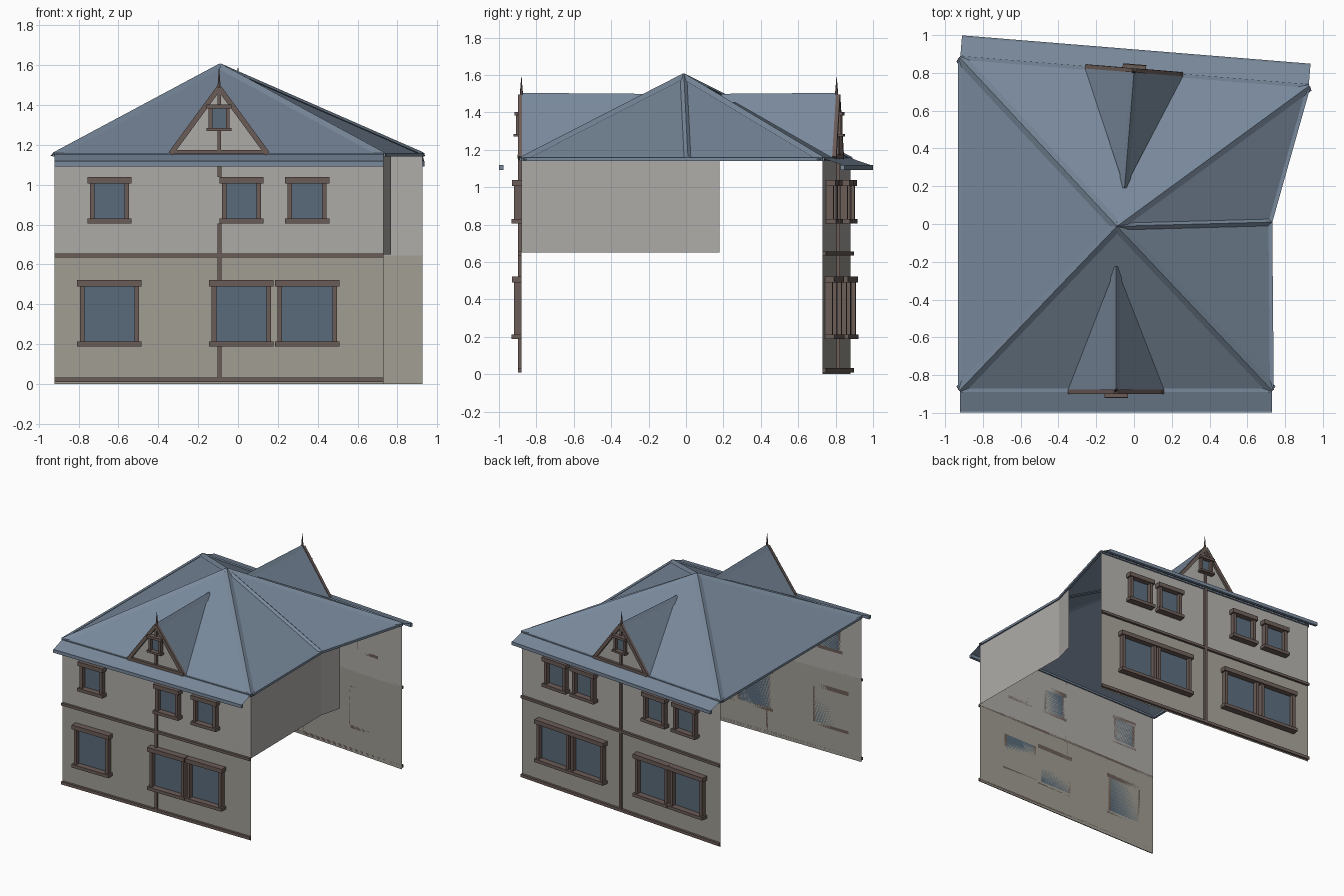
import bpy
from mathutils import Vector as V

if "Cube" in bpy.data.objects:
    bpy.data.objects.remove(bpy.data.objects["Cube"])


def mat(name, rgb):
    m = bpy.data.materials.new(name)
    m.diffuse_color = (*rgb, 1)
    m.use_nodes = True
    m.node_tree.nodes["Principled BSDF"].inputs["Base Color"].default_value = m.diffuse_color
    return m


ROOF = mat("slate", (.19, .25, .33))
TRIM = mat("timber", (.147, .107, .095))
UPPER = mat("upper_plaster", (.42, .41, .39))
LOWER = mat("lower_plaster", (.355, .34, .295))
GLASS = mat("glass", (.10, .147, .196))


def mesh(name, verts, faces, material):
    me = bpy.data.meshes.new(name)
    me.from_pydata([tuple(v) for v in verts], [], faces)
    me.materials.append(material)
    ob = bpy.data.objects.new(name, me)
    bpy.context.collection.objects.link(ob)
    return ob


def beam(name, a, b, profile, material, up=(0, 0, 1)):
    """Sweep a (side, up) profile from a to b."""
    a, b = V(a), V(b)
    d = (b - a).normalized()
    side = d.cross(V(up)).normalized()
    top = side.cross(d)
    n = len(profile)
    verts = [p + side * u + top * v for p in (a, b) for u, v in profile]
    faces = [(i, i + n, (i + 1) % n + n, (i + 1) % n) for i in range(n)]
    faces += [tuple(range(n)), tuple(reversed(range(n, 2 * n)))]
    return mesh(name, verts, faces, material)


def rect(w, h):
    return [(-w / 2, -h / 2), (w / 2, -h / 2), (w / 2, h / 2), (-w / 2, h / 2)]


class Wall:
    """Flat facade addressed by x, z and distance out from the plane."""

    def __init__(self, name, a, b, out):
        self.name, self.a, self.b = name, V((*a, 0)), V((*b, 0))
        d = self.b - self.a
        self.n = V((d.y, -d.x, 0)).normalized() * out

    def p(self, x, z, out=0):
        t = (x - self.a.x) / (self.b.x - self.a.x)
        return self.a.lerp(self.b, t) + self.n * out + V((0, 0, z))

    def quad(self, part, x0, x1, z0, z1, m, out=0):
        mesh(f"{self.name}_{part}", [self.p(x0, z0, out), self.p(x1, z0, out),
             self.p(x1, z1, out), self.p(x0, z1, out)], [(0, 1, 2, 3)], m)

    def box(self, part, x0, x1, z0, z1, depth, m=TRIM):
        z = (z0 + z1) / 2
        beam(f"{self.name}_{part}", self.p(x0, z, depth / 2), self.p(x1, z, depth / 2),
             rect(depth, z1 - z0), m)

    def window(self, part, cx, hw, z0, z1, jamb=.023, cap=.013, bar=.033, depth=.04):
        """hw, z0 and z1 bound the glass."""
        o = hw + jamb
        self.box(part + "_glass", cx - hw, cx + hw, z0, z1, .006, GLASS)
        for s, side in ((-1, "left"), (1, "right")):
            x0, x1 = sorted((cx + s * hw, cx + s * o))
            self.box(f"{part}_{side}_jamb", x0, x1, z0, z1, depth)
        self.box(part + "_lintel", cx - o - cap, cx + o + cap, z1, z1 + bar, depth + .01)
        self.box(part + "_sill", cx - o - cap, cx + o + cap, z0 - bar * .75, z0, depth + .013)


front = Wall("front", (-.92, -.88), (.73, -.88), 1)
back = Wall("back", (-.92, .88), (.925, .73), -1)
EAVE, APEX = 1.15, V((-.09, -.012, 1.595))

# Facades: plaster, bands, aprons, windows
layout = (
    (front, (-.645, .017, .347), (-.645, .017, .347)),
    (back, (-.61, -.33, .33, .59), (-.63, -.305, .295, .61)),
)
for w, ups, lows in layout:
    x0, x1 = w.a.x, w.b.x
    w.quad("lower_wall", x0, x1, 0, .645, LOWER)
    w.quad("upper_wall", x0, x1, .645, EAVE, UPPER)
    w.box("base_band", x0, x1, .01, .033, .018)
    w.box("floor_band", x0, x1, .635, .655, .018)
    for i, x in enumerate(ups):
        w.window(f"upper_window_{i}", x, .075, .83, 1.005)
    for i, x in enumerate(lows):
        w.window(f"lower_window_{i}", x, .126, .213, .49)
    # sloping apron roof with a fascia along its edge
    mesh(w.name + "_apron", [w.p(x0, EAVE + .005), w.p(x1, EAVE + .005),
         w.p(x1, 1.115, .118), w.p(x0, 1.115, .118)], [(0, 1, 2, 3)], ROOF)
    beam(w.name + "_fascia", w.p(x0, 1.105, .108), w.p(x1, 1.105, .108), rect(.022, .026), ROOF)

# Centre posts, broken on the front where windows interrupt them
for i, (z0, z1) in enumerate(((.033, .19), (.523, .635), (.655, .805), (1.038, 1.15))):
    front.box(f"post_{i}", -.103, -.083, z0, z1, .018)
for i, (z0, z1) in enumerate(((.033, .635), (.655, 1.15))):
    back.box(f"post_{i}", -.01, .01, z0, z1, .018)

# Right upper wall, bending outward
plan = [(.73, -.88), (.722, .01), (.768, .178)]
mesh("right_upper_wall", [(*p, z) for z in (.65, EAVE) for p in plan],
     [(0, 1, 4, 3), (1, 2, 5, 4)], UPPER)

# Main roof with hip caps and eave strips
eaves = [V((*p, EAVE)) for p in
         ((-.922, -.88), (.73, -.88), (.722, .01), (.925, .73), (-.922, .88))]
mesh("main_roof", eaves + [APEX], [(i, (i + 1) % 5, 5) for i in range(5)], ROOF)
for i, c in enumerate(eaves):
    beam(f"hip_cap_{i}", c, APEX, [(-.028, -.006), (.028, -.006), (0, .014)], ROOF)
    beam(f"eave_strip_{i}", c, eaves[(i + 1) % 5], rect(.02, .018), ROOF)

# Gable dormers
for w, cx, hw, tail in ((front, -.095, .255, (-.095, -.225, 1.495)),
                        (back, 0, .26, (-.05, .19, 1.495))):
    L, R, T = w.p(cx - hw, 1.155), w.p(cx + hw, 1.155), w.p(cx, 1.5)
    mesh(w.name + "_gable_wall", [L, R, T], [(0, 1, 2)], UPPER)
    mesh(w.name + "_dormer_roof", [L, R, T, V(tail)], [(0, 2, 3), (1, 3, 2)], ROOF)
    beam(w.name + "_ridge_cap", T, tail, [(-.03, -.042), (0, -.012), (.03, -.042), (0, .004)], ROOF)
    for s, side in ((-1, "left"), (1, "right")):
        beam(f"{w.name}_{side}_rake", w.p(cx + s * (hw - .012), 1.155, .008),
             w.p(cx, 1.487, .008), rect(.026, .022), TRIM, up=w.n)
    w.box("gable_base", cx - hw + .01, cx + hw - .01, 1.153, 1.175, .02)
    w.box("gable_lower_post", cx - .009, cx + .009, 1.175, 1.27, .014)
    w.box("gable_upper_post", cx - .009, cx + .009, 1.4, 1.48, .014)
    w.window("gable_window", cx, .034, 1.285, 1.382, jamb=.018, cap=.01, bar=.02, depth=.028)
    # finial
    bpy.ops.mesh.primitive_cone_add(vertices=6, radius1=.01, radius2=.001, depth=.11,
                                    location=w.p(cx, 1.535))
    f = bpy.context.object
    f.name = w.name + "_finial"
    f.data.materials.append(TRIM)

# Make closed parts face outward
import bmesh
for ob in bpy.context.scene.objects:
    if len(ob.data.polygons) > 4 and ob.name != "main_roof":
        bm = bmesh.new()
        bm.from_mesh(ob.data)
        bmesh.ops.recalc_face_normals(bm, faces=bm.faces)
        bm.to_mesh(ob.data)
        bm.free()
